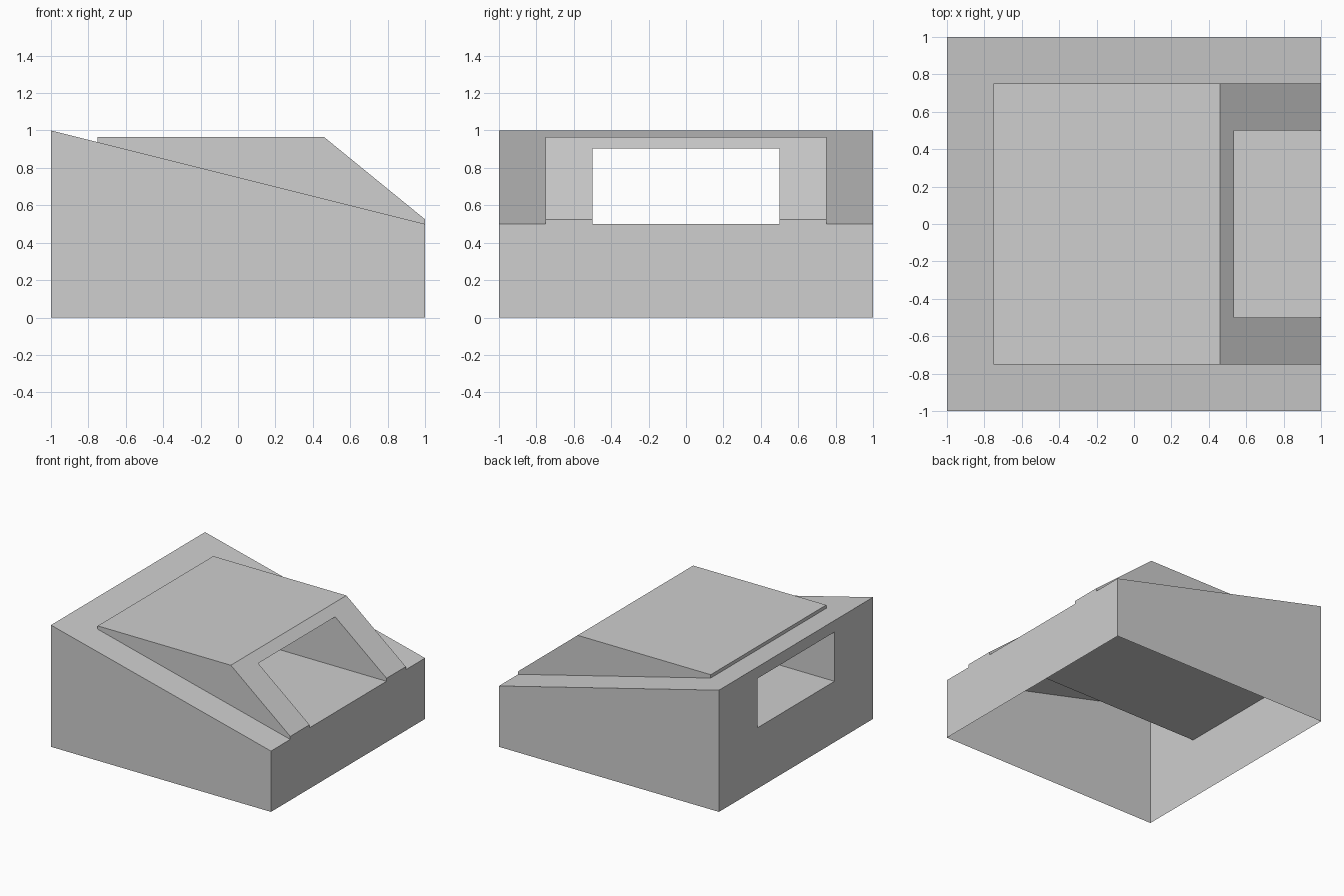
import bpy
import bmesh

cube = bpy.data.objects.get("Cube")
if cube:
    bpy.data.objects.remove(cube, do_unlink=True)

grey = bpy.data.materials.new("light grey")
grey.use_nodes = True
colour = (0.62, 0.62, 0.62, 1)
grey.diffuse_color = colour
grey.node_tree.nodes["Principled BSDF"].inputs["Base Color"].default_value = colour


def prism(name, profile, half_width):
    """Extrude an x-z profile symmetrically along y."""
    bm = bmesh.new()
    face = bm.faces.new([bm.verts.new((x, -half_width, z)) for x, z in profile])
    side = bmesh.ops.extrude_face_region(bm, geom=[face])["geom"]
    moved = [v for v in side if isinstance(v, bmesh.types.BMVert)]
    bmesh.ops.translate(bm, verts=moved, vec=(0, 2 * half_width, 0))
    bmesh.ops.recalc_face_normals(bm, faces=bm.faces)
    mesh = bpy.data.meshes.new(name)
    bm.to_mesh(mesh)
    bm.free()
    mesh.materials.append(grey)
    obj = bpy.data.objects.new(name, mesh)
    bpy.context.collection.objects.link(obj)
    return obj


def combine(target, other, operation):
    mod = target.modifiers.new(operation.lower(), "BOOLEAN")
    mod.operation = operation
    mod.solver = "EXACT"
    mod.object = other


# Sloped body, raised flat-topped housing and the passage through both
body = prism("sloped_housing", [(-1, 0), (1, 0), (1, 0.5), (-1, 1)], 1)
housing = prism("raised_housing",
                [(-0.75, 0.3), (1, 0.3), (1, 0.525), (0.46, 0.965), (-0.75, 0.965)], 0.75)
passage = prism("passage_cutter", [(-1.2, 0.5), (1.2, 0.5), (1.2, 0.905), (-1.2, 0.905)], 0.5)
combine(body, housing, "UNION")
combine(body, passage, "DIFFERENCE")

# Bake the booleans and remove the helpers
depsgraph = bpy.context.evaluated_depsgraph_get()
shell = bpy.data.meshes.new_from_object(body.evaluated_get(depsgraph))
body.modifiers.clear()
body.data = shell
for helper in (housing, passage):
    bpy.data.objects.remove(helper, do_unlink=True)

# Leave the underside open
bm = bmesh.new()
bm.from_mesh(shell)
underside = [f for f in bm.faces if f.calc_center_median().z < 0.001]
bmesh.ops.delete(bm, geom=underside, context="FACES")
bm.to_mesh(shell)
bm.free()
